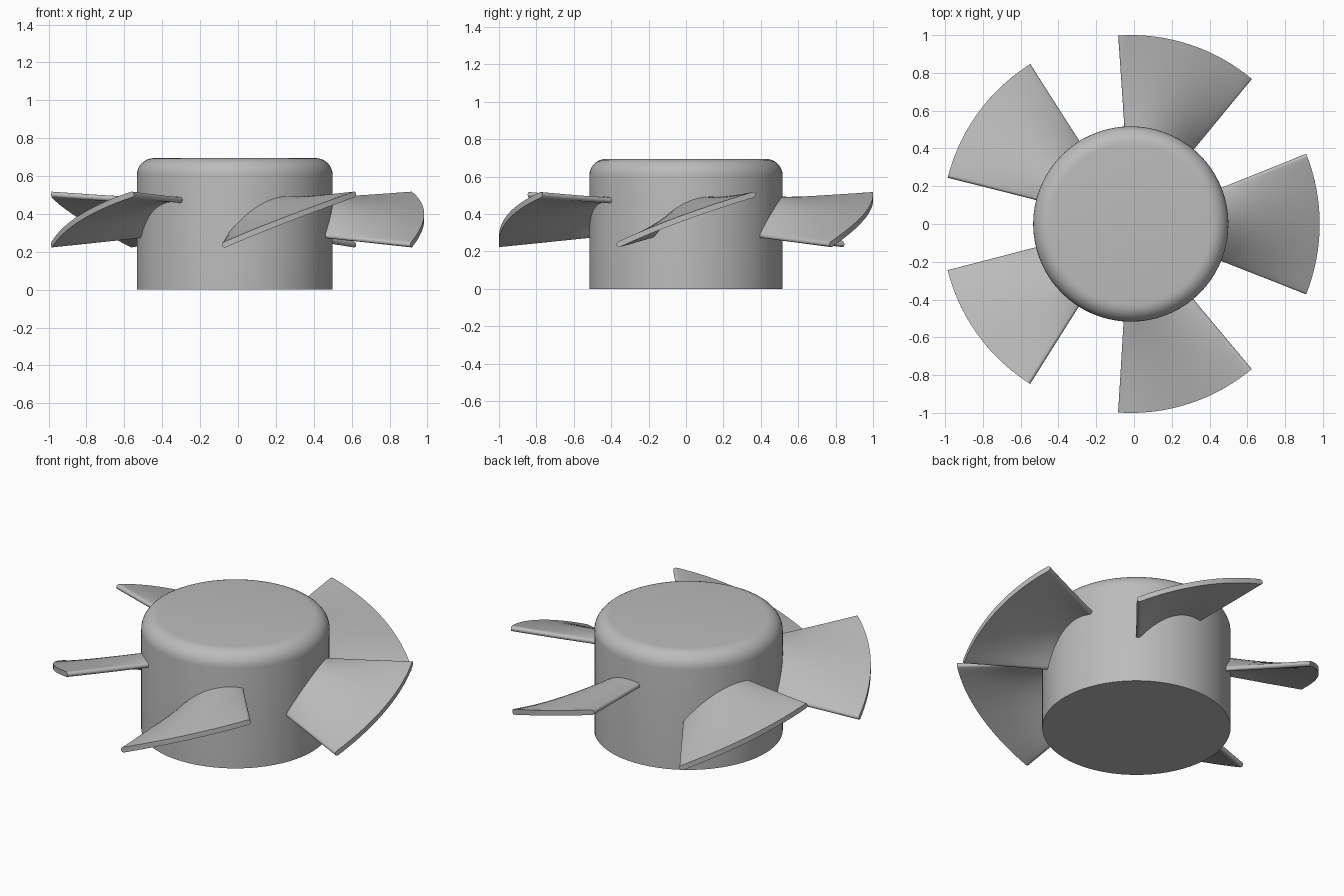
import bpy, bmesh, math
from mathutils import Vector

cube = bpy.data.objects.get("Cube")
if cube:
    bpy.data.objects.remove(cube, do_unlink=True)

CENTRE_X = -0.017
HUB_R, HUB_H, ROUND = 0.517, 0.695, 0.09
BLADES, HALF_ANGLE, HALF_THICK = 5, math.radians(21.8), 0.015

grey = bpy.data.materials.new("plain grey")
grey.use_nodes = True
colour = (0.5, 0.5, 0.5, 1)
grey.diffuse_color = colour
grey.node_tree.nodes["Principled BSDF"].inputs["Base Color"].default_value = colour


def finish(bm, name):
    bmesh.ops.recalc_face_normals(bm, faces=bm.faces)
    mesh = bpy.data.meshes.new(name)
    bm.to_mesh(mesh)
    bm.free()
    mesh.materials.append(grey)
    obj = bpy.data.objects.new(name, mesh)
    obj.location.x = CENTRE_X
    bpy.context.collection.objects.link(obj)
    bpy.ops.object.select_all(action='DESELECT')
    obj.select_set(True)
    bpy.context.view_layer.objects.active = obj
    bpy.ops.object.shade_smooth_by_angle(angle=math.radians(35))
    return obj


# Hub: cylinder with a rounded top rim
bm = bmesh.new()
bmesh.ops.create_cone(bm, cap_ends=True, segments=72, radius1=HUB_R,
                      radius2=HUB_R, depth=HUB_H)
bmesh.ops.translate(bm, verts=bm.verts, vec=(0, 0, HUB_H / 2))
rim = [e for e in bm.edges if all(v.co.z > HUB_H - 0.01 for v in e.verts)]
bmesh.ops.bevel(bm, geom=rim, offset=ROUND, segments=8, profile=0.5, affect='EDGES')
finish(bm, "hub")


# Blade mid-surface: strongly arched at the root, nearly straight at the tip
def mid_height(r, t):
    k = (r - HUB_R) / (1 - HUB_R)
    root = 0.275 + 0.485 * t - 0.29 * t * t
    tip = 0.232 + 0.275 * t + 0.06 * t * (1 - t)
    return root + (tip - root) * k


def mid_point(r, t):
    a = HALF_ANGLE * (2 * t - 1)
    return Vector((r * math.cos(a), r * math.sin(a), mid_height(r, t)))


def section(r):
    """Pairs of upper and lower points, with half-round leading and trailing edges."""
    width = 2 * HALF_ANGLE * r
    cap = HALF_THICK / width
    ends = [(cap * (1 - math.cos(a)), math.sin(a))
            for a in (math.radians(90 * i / 5) for i in range(5))]
    body = [(cap + (1 - 2 * cap) * i / 20, 1) for i in range(21)]
    samples = ends + body + [(1 - t, h) for t, h in reversed(ends)]
    pairs = []
    for t, h in samples:
        p = mid_point(r, t)
        along = mid_point(r, t + 0.01) - mid_point(r, t - 0.01)
        radial = Vector((p.x, p.y, 0))
        n = radial.cross(along).normalized() * HALF_THICK * max(h, 0.02)
        pairs.append((p + n, p - n))
    return pairs


def build_blade(number):
    bm = bmesh.new()
    radii = [0.49 + 0.51 * i / 8 for i in range(9)]
    rows = [[(bm.verts.new(u), bm.verts.new(l)) for u, l in section(r)] for r in radii]
    for a, b in zip(rows, rows[1:]):
        for i in range(len(a) - 1):
            for side in (0, 1):
                bm.faces.new((a[i][side], a[i + 1][side], b[i + 1][side], b[i][side]))
        for i in (0, -1):
            bm.faces.new((a[i][0], b[i][0], b[i][1], a[i][1]))
    for row in (rows[0], rows[-1]):
        for p, q in zip(row, row[1:]):
            bm.faces.new((p[0], q[0], q[1], p[1]))
    blade = finish(bm, f"blade_{number + 1}")
    blade.rotation_euler.z = 2 * math.pi * number / BLADES


for number in range(BLADES):
    build_blade(number)
